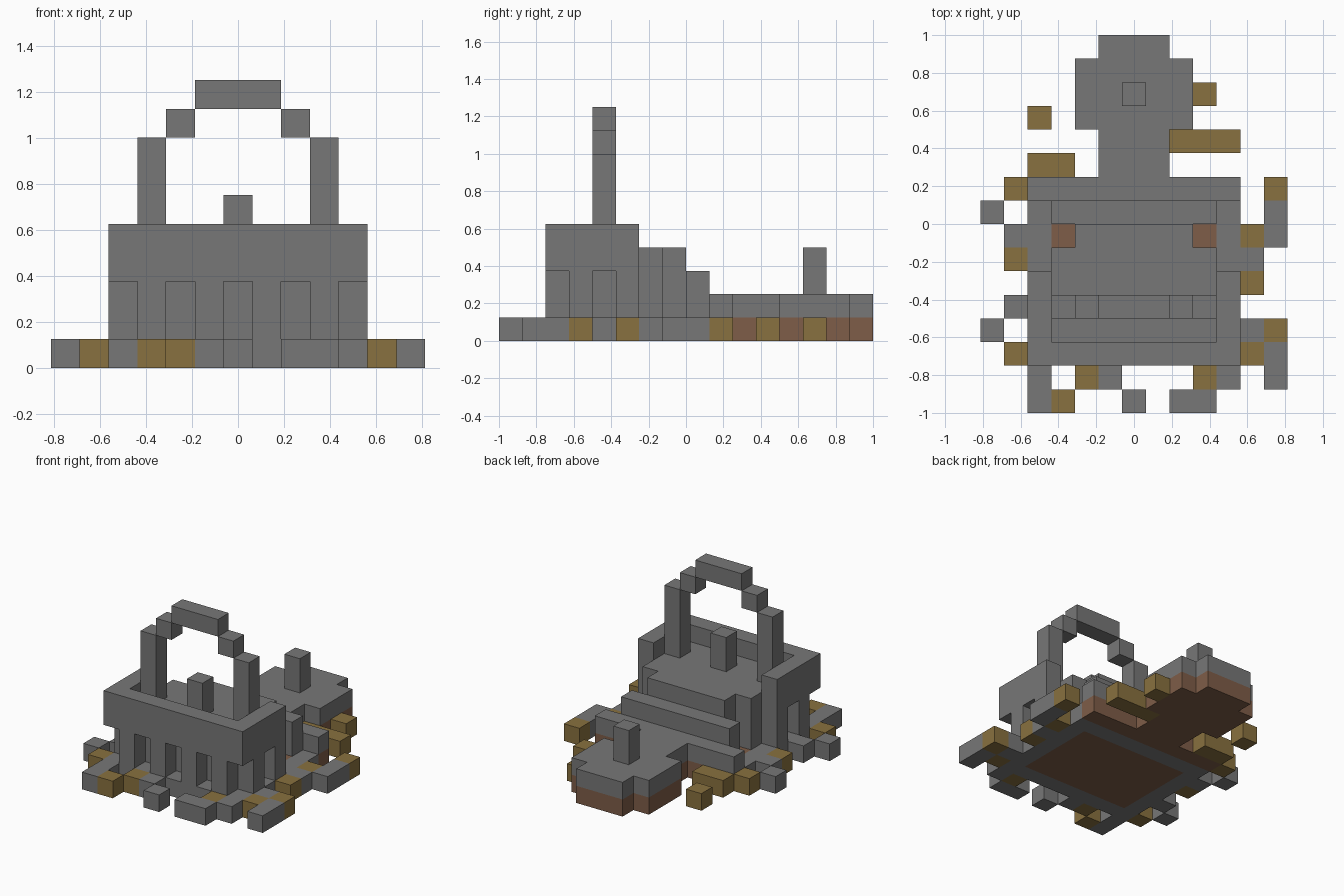
import bpy
import bmesh

CELL = 0.125

old = bpy.data.objects.get("Cube")
if old:
    bpy.data.objects.remove(old, do_unlink=True)


def material(name, rgb):
    m = bpy.data.materials.new(name)
    m.use_nodes = True
    m.diffuse_color = (*rgb, 1)
    m.node_tree.nodes["Principled BSDF"].inputs["Base Color"].default_value = (*rgb, 1)
    return m


STONE = material("stone grey", (0.185, 0.185, 0.185))
GOLD = material("ochre", (0.25, 0.165, 0.05))
EARTH = material("earth brown", (0.21, 0.11, 0.065))


def blocks(name, mat, boxes):
    """One object from grid boxes: (x range, y range, z range) in cells."""
    bm = bmesh.new()
    for spans in boxes:
        lo = [s[0] for s in spans]
        hi = [s[1] for s in spans]
        verts = bmesh.ops.create_cube(bm, size=1)["verts"]
        for v in verts:
            x, y, z = [lo[a] + (v.co[a] + 0.5) * (hi[a] - lo[a]) for a in range(3)]
            v.co = ((x - 6.5) * CELL, (y - 8) * CELL, z * CELL)
    mesh = bpy.data.meshes.new(name)
    bm.to_mesh(mesh)
    bm.free()
    mesh.materials.append(mat)
    ob = bpy.data.objects.new(name, mesh)
    bpy.context.collection.objects.link(ob)
    return ob


def mirrored(x, y, z):
    """A box and its twin on the other side."""
    return [(x, y, z), ((13 - x[1], 13 - x[0]), y, z)]


# Foundation: stone ring around an earth floor
blocks("foundation_ring", STONE,
       mirrored((2, 3), (2, 9), (0, 1)) +
       [((3, 10), (2, 3), (0, 1)), ((3, 10), (8, 9), (0, 1))])
blocks("earth_floor", EARTH, [((3, 10), (3, 8), (0, 1))])

# Solid core with stepped back
blocks("core", STONE, [((3, 10), (3, 7), (1, 4)),
                       ((4, 9), (7, 8), (1, 4)),
                       ((3, 10), (8, 9), (1, 3))])

# Overhanging upper wall on small pillars
blocks("upper_wall", STONE,
       [((2, 11), (2, 3), (3, 5))] + mirrored((2, 3), (3, 6), (3, 5)))
blocks("front_pillars", STONE,
       [((i, i + 1), (2, 3), (1, 3)) for i in (3, 5, 7, 9)])
blocks("side_pillars", STONE,
       [b for j in (3, 5) for b in mirrored((2, 3), (j, j + 1), (1, 3))])

# Tall arch and the short post below it
blocks("arch", STONE,
       mirrored((3, 4), (4, 5), (4, 8)) + mirrored((4, 5), (4, 5), (8, 9)) +
       [((5, 8), (4, 5), (9, 10))])
blocks("inner_post", STONE, [((6, 7), (4, 5), (4, 6))])

# Rear step, neck and rounded platform: earth below, stone on top
rear = [((2, 11), (9, 10)), ((5, 8), (10, 12)), ((4, 9), (12, 15)), ((5, 8), (15, 16))]
blocks("rear_earth", EARTH, [(x, y, (0, 1)) for x, y in rear])
blocks("rear_paving", STONE, [(x, y, (1, 2)) for x, y in rear])
blocks("rear_post", STONE, [((6, 7), (13, 14), (2, 4))])

# Loose blocks on the ground, back row first: s stone, g ochre
ground = """
.............
.............
.........g...
..g..........
........ggg..
..gg.........
.g..........g
s...........s
.s.........gs
.g.........s.
...........g.
.s...........
s..........sg
.g.........gs
..s.gs...gs.s
..sg..s.ss...
""".split()
for letter, name, mat in (("s", "loose_stones", STONE), ("g", "loose_ochre_blocks", GOLD)):
    blocks(name, mat, [((i, i + 1), (15 - r, 16 - r), (0, 1))
                       for r, row in enumerate(ground)
                       for i, c in enumerate(row) if c == letter])
